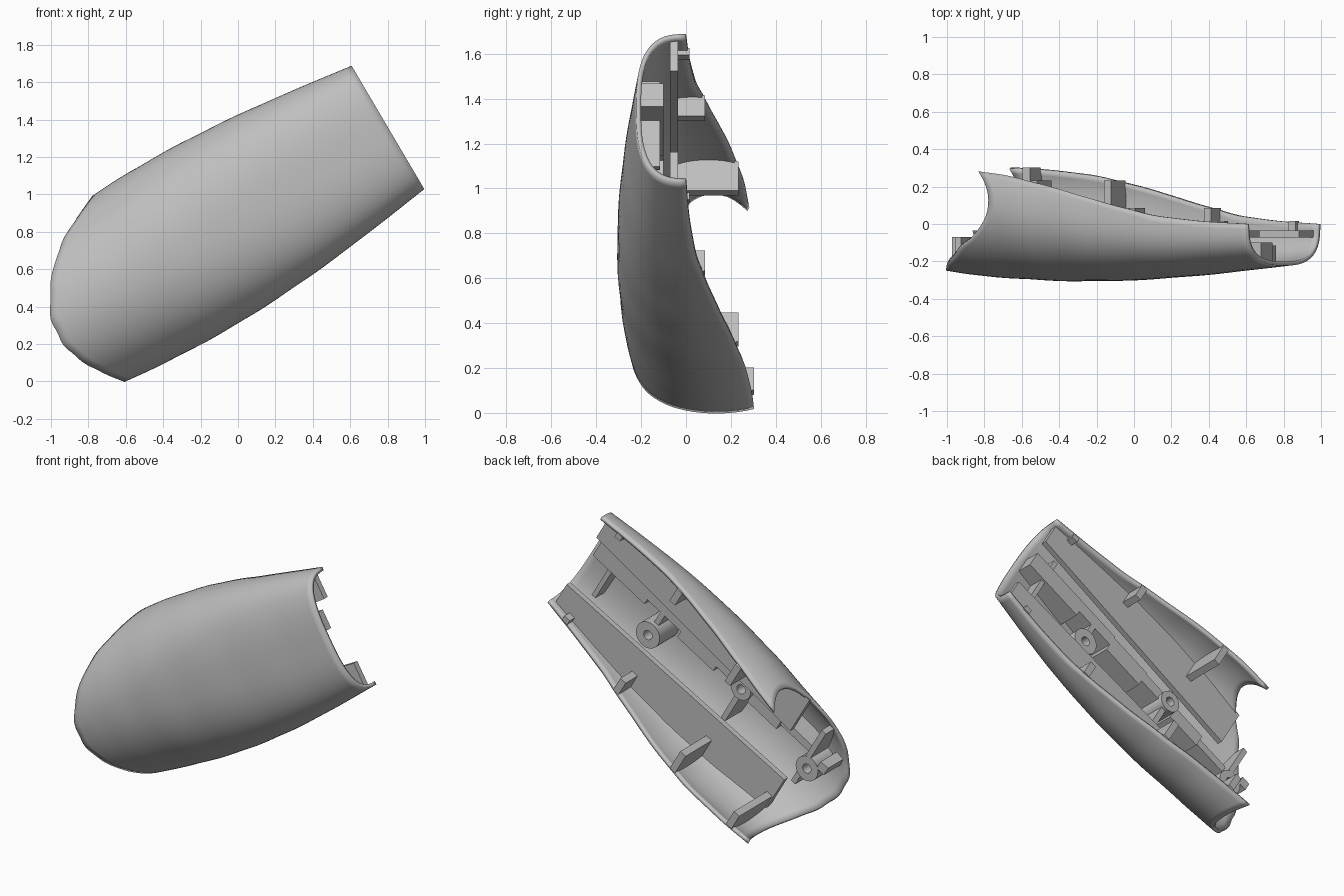
import bpy, bmesh, math

cube = bpy.data.objects.get("Cube")
if cube:
    bpy.data.objects.remove(cube, do_unlink=True)

grey = bpy.data.materials.new("plain grey plastic")
grey.use_nodes = True
grey.diffuse_color = (0.52, 0.52, 0.52, 1)
grey.node_tree.nodes["Principled BSDF"].inputs["Base Color"].default_value = (0.52, 0.52, 0.52, 1)

TILT = math.radians(30.5)      # long axis rises to the model's left
MID = 0.763                    # centre line across the shell
END = 1.38


def place(u, y, v):
    """u runs along the shell, v across it."""
    c, s = math.cos(TILT), math.sin(TILT)
    return (c * u - s * v, y, s * u + c * v)


def spline(keys):
    """Smooth curve through a few (position, value) keys."""
    def slope(i):
        a, b = keys[max(i - 1, 0)], keys[min(i + 1, len(keys) - 1)]
        return (b[1] - a[1]) / (b[0] - a[0])

    def value(x):
        x = min(max(x, keys[0][0]), keys[-1][0])
        i = 0
        while i < len(keys) - 2 and x > keys[i + 1][0]:
            i += 1
        (x0, y0), (x1, y1) = keys[i], keys[i + 1]
        h = x1 - x0
        t = (x - x0) / h
        a, b = y0 + slope(i) * h * t, y1 - slope(i + 1) * h * (1 - t)
        k = t * t * (3 - 2 * t)
        return a * (1 - k) + b * k
    return value


width = spline([(-.7, .435), (-.53, .457), (-.18, .486), (.16, .495), (.5, .482), (.86, .45), (END, .383)])
depth = spline([(-.7, .25), (-.5, .275), (-.2, .295), (.2, .305), (.7, .285), (1.1, .25), (END, .222)])
rim = spline([(-.6, .306), (-.21, .277), (.1, .225), (.41, .15), (.69, .08), (.95, .032), (END, 0)])
cut = spline([(.3, -.52), (.433, -.616), (.563, -.68), (.71, -.7), (.88, -.645),
              (1.1, -.455), (1.18, -.318), (1.26, -.145)])


def section(u):
    """Widest height, front reach and roundness of the cross-section."""
    c = 0.45 * rim(u)
    return c, c + depth(u), 2 + 0.8 * min(max((u + .3) / 1.68, 0), 1)


def half(u, y):
    c, reach, n = section(u)
    return width(u) * (1 - min(abs(c - y) / reach, 1) ** n) ** (1 / n)


def front(u, v):
    c, reach, n = section(u)
    return c - reach * (1 - min(abs(v - MID) / width(u), 1) ** n) ** (1 / n)


def finish(name, bm, angle):
    me = bpy.data.meshes.new(name)
    bm.to_mesh(me)
    bm.free()
    me.materials.append(grey)
    ob = bpy.data.objects.new(name, me)
    bpy.context.collection.objects.link(ob)
    bpy.ops.object.select_all(action='DESELECT')
    ob.select_set(True)
    bpy.context.view_layer.objects.active = ob
    bpy.ops.object.shade_smooth_by_angle(angle=math.radians(angle))
    return ob


def loft(name, sections, closed=False):
    """Skin a row of four-point sections given as (u, y, v)."""
    bm = bmesh.new()
    rows = [[bm.verts.new(place(*p)) for p in s] for s in sections]
    pairs = list(zip(rows, rows[1:])) + ([(rows[-1], rows[0])] if closed else [])
    for a, b in pairs:
        for i in range(4):
            j = (i + 1) % 4
            bm.faces.new((a[i], a[j], b[j], b[i]))
    if not closed:
        bm.faces.new(rows[0])
        bm.faces.new(rows[-1])
    bmesh.ops.recalc_face_normals(bm, faces=bm.faces)
    return finish(name, bm, 30)


def floor(u, v):
    return front(u, v) + 0.012


def wall(name, u0, u1, v0, v1, top):
    """Upright block whose foot follows the inside of the shell."""
    rows = []
    for k in range(9):
        v = v0 + (v1 - v0) * k / 8
        rows.append([(u0, top, v), (u1, top, v),
                     (u1, min(floor(u1, v), top - .005), v), (u0, min(floor(u0, v), top - .005), v)])
    return loft(name, rows)


# Curved outer shell
ROWS, COLS = 48, 56
bm = bmesh.new()
grid = []
for i in range(ROWS + 1):
    row = []
    for j in range(COLS + 1):
        u, v = i / ROWS * END, MID
        for _ in range(12):
            c, reach, n = section(u)
            low = math.asin(min((rim(u) - c) / reach, 1) ** (n / 2))
            phi = -low + (math.pi + 2 * low) * j / COLS
            sn, cs = math.sin(phi), math.cos(phi)
            v = MID + width(u) * math.copysign(abs(cs) ** (2 / n), cs)
            y = c - reach * math.copysign(abs(sn) ** (2 / n), sn)
            start = cut(v)
            u = start + (END - start) * i / ROWS
        row.append(bm.verts.new(place(u, y, v)))
    grid.append(row)
for a, b in zip(grid, grid[1:]):
    for j in range(COLS):
        bm.faces.new((a[j], a[j + 1], b[j + 1], b[j]))
bm.normal_update()
bm.faces.ensure_lookup_table()
if bm.faces[len(bm.faces) // 2 + COLS // 2].normal.y > 0:
    bmesh.ops.reverse_faces(bm, faces=bm.faces)
shell = finish("shell", bm, 50)
solid = shell.modifiers.new("thickness", 'SOLIDIFY')
solid.thickness = 0.022
solid.offset = -1

# Long ledges and upright ribs along both sides
TOP, BOTTOM = -.035, -.072
for side, label in ((-1, "lower"), (1, "upper")):
    rows = []
    first = -.43 if side < 0 else -.3
    for k in range(25):
        u = first + (1.35 - first) * k / 24
        inner = MID + side * (.15 + .06 * (u + .43) / 1.8)
        outer_top = MID + side * (half(u, TOP) - .012)
        outer_low = MID + side * (half(u, BOTTOM) - .012)
        rows.append([(u, TOP, inner), (u, TOP, outer_top), (u, BOTTOM, outer_low), (u, BOTTOM, inner)])
    loft(label + "_ledge", rows)
    for number, (u, reach) in enumerate(((1.22, .05), (.7, .12), (.1, .17), (-.4, .14))):
        if side > 0 and u < 0:
            continue
        top = rim(u) + .008
        rows = []
        for k in range(7):
            y = TOP - .01 + (top - TOP + .01) * k / 6
            out = MID + side * (half(u, min(y, rim(u))) - .014)
            inn = MID + side * (half(u, 0) - reach)
            rows.append([(u - .022, y, inn), (u + .022, y, inn), (u + .022, y, out), (u - .022, y, out)])
        loft(f"{label}_rib_{number + 1}", rows)

# Screw bosses
for number, (u0, v0, radius) in enumerate(((.77, .67, .085), (.105, .86, .07), (-.5, .766, .08))):
    rows = []
    for k in range(28):
        a = math.tau * k / 28
        ring = [(u0 + r * math.cos(a), v0 + r * math.sin(a)) for r in (.03, radius)]
        (ui, vi), (uo, vo) = ring
        rows.append([(ui, -.07, vi), (uo, -.07, vo), (uo, floor(uo, vo), vo), (ui, floor(ui, vi), vi)])
    loft(f"screw_boss_{number + 1}", rows, closed=True)

# Stepped rail along the middle
wall("rail_front", .9, 1.33, .80, .92, -.1)
wall("rail_step_1", .62, .9, .84, .92, -.1)
wall("rail_middle", .32, .62, .79, .91, -.1)
wall("rail_step_2", .16, .32, .83, .90, -.1)
wall("rail_back", -.2, .04, .80, .89, -.1)
wall("rail_tail", -.44, -.2, .83, .88, -.12)

# Cross walls between the ledges
wall("end_cross_wall", 1.18, 1.21, .56, 1.0, -.115)
wall("middle_cross_wall_low", .09, .125, .58, .80, -.09)
wall("middle_cross_wall_high", .09, .125, .92, 1.0, -.09)
wall("front_cross_wall", .755, .79, .75, .85, -.1)
wall("tail_cross_wall_high", -.485, -.45, .835, 1.06, -.07)
wall("tail_cross_wall_low", -.485, -.45, .6, .70, -.09)
wall("tail_fin", -.61, -.55, .82, .88, -.07)
